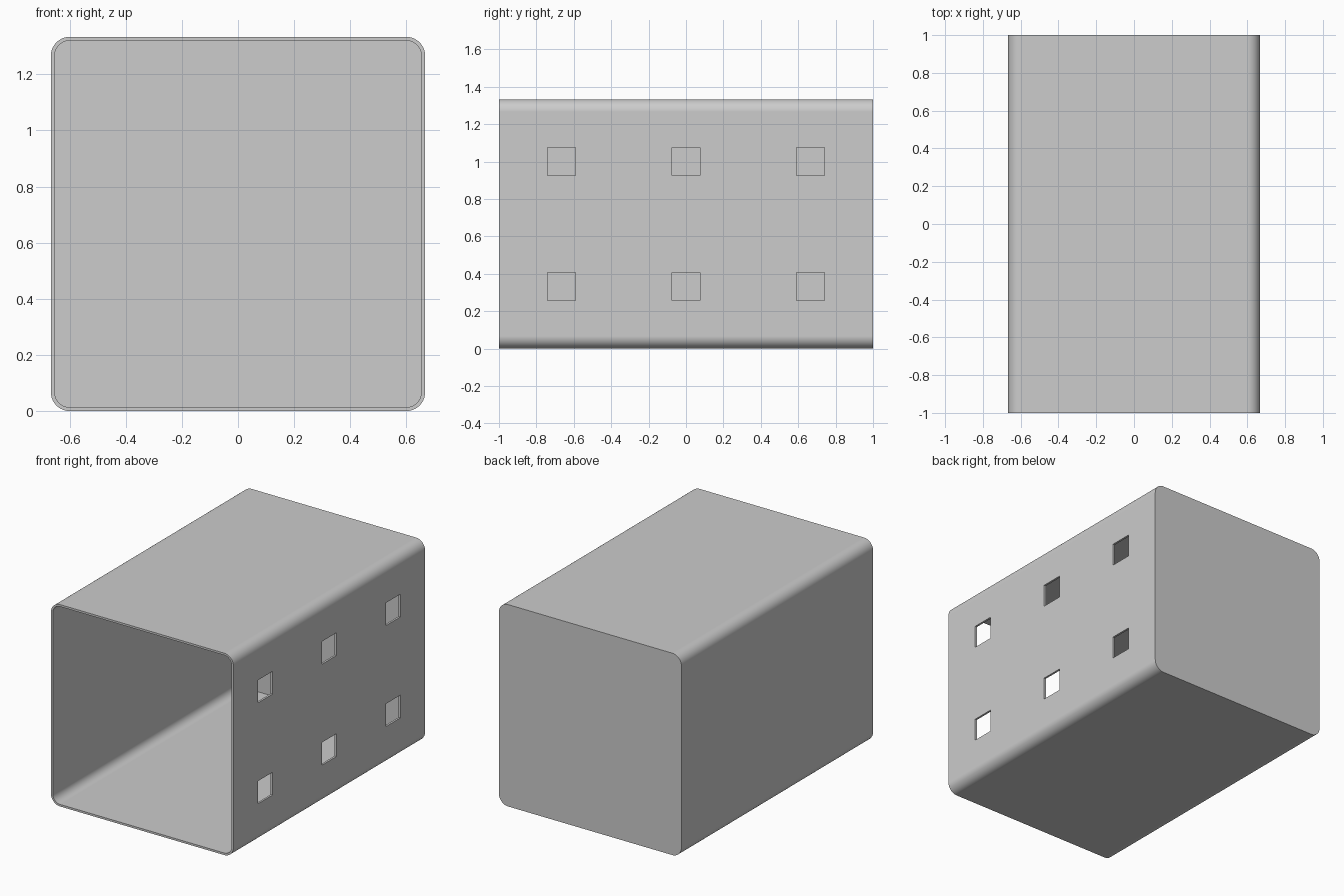
import bpy
import bmesh
from math import cos, sin, pi, radians

WIDTH = 4 / 3      # width and height of the square section
LENGTH = 2.0
WALL = 0.0135
RADIUS = 0.067
HOLE = 0.15
STEPS = 16         # segments per rounded corner

cube = bpy.data.objects.get("Cube")
if cube:
    bpy.data.objects.remove(cube, do_unlink=True)

grey = bpy.data.materials.new("light grey")
grey.use_nodes = True
colour = (0.604, 0.604, 0.604, 1)
grey.diffuse_color = colour
grey.node_tree.nodes["Principled BSDF"].inputs["Base Color"].default_value = colour


def link(name, bm):
    bmesh.ops.recalc_face_normals(bm, faces=bm.faces)
    mesh = bpy.data.meshes.new(name)
    bm.to_mesh(mesh)
    bm.free()
    obj = bpy.data.objects.new(name, mesh)
    bpy.context.collection.objects.link(obj)
    mesh.materials.append(grey)
    return obj


def rounded_prism(name, size, radius, y0, y1):
    """Rounded square in the xz plane, extruded along y."""
    bm = bmesh.new()
    verts = []
    inset = size / 2 - radius
    for sx, sz, start in ((1, 1, 0), (-1, 1, pi / 2), (-1, -1, pi), (1, -1, 1.5 * pi)):
        for i in range(STEPS + 1):
            a = start + i / STEPS * pi / 2
            verts.append(bm.verts.new((sx * inset + radius * cos(a), y0,
                                       WIDTH / 2 + sz * inset + radius * sin(a))))
    face = bm.faces.new(verts)
    out = bmesh.ops.extrude_face_region(bm, geom=[face], use_keep_orig=True)
    moved = [v for v in out["geom"] if isinstance(v, bmesh.types.BMVert)]
    bmesh.ops.translate(bm, verts=moved, vec=(0, y1 - y0, 0))
    return link(name, bm)


# Outer body, and the cavity that leaves the front open and the back closed
body = rounded_prism("open_box", WIDTH, RADIUS, -LENGTH / 2, LENGTH / 2)
cavity = rounded_prism("cavity_cutter", WIDTH - 2 * WALL, RADIUS - WALL,
                       -LENGTH / 2 - 0.1, LENGTH / 2 - WALL)

# Two rows of three square holes through the +x wall
bm = bmesh.new()
for y in (-LENGTH / 3, 0, LENGTH / 3):
    for z in (WIDTH / 4, WIDTH * 3 / 4):
        cell = bmesh.ops.create_cube(bm, size=HOLE)["verts"]
        bmesh.ops.translate(bm, verts=cell, vec=(WIDTH / 2, y, z))
holes = link("hole_cutter", bm)

bpy.ops.object.select_all(action='DESELECT')
body.select_set(True)
bpy.context.view_layer.objects.active = body
for cutter in (cavity, holes):
    cutter.hide_render = True
    mod = body.modifiers.new(cutter.name, 'BOOLEAN')
    mod.operation = 'DIFFERENCE'
    mod.solver = 'EXACT'
    mod.object = cutter
    bpy.ops.object.modifier_apply(modifier=mod.name)
    bpy.data.objects.remove(cutter, do_unlink=True)

# Smooth rounded corners with crisp rims and flat walls
bpy.ops.object.shade_smooth_by_angle(angle=radians(30))
weighted = body.modifiers.new("flat_walls", 'WEIGHTED_NORMAL')
weighted.keep_sharp = True
